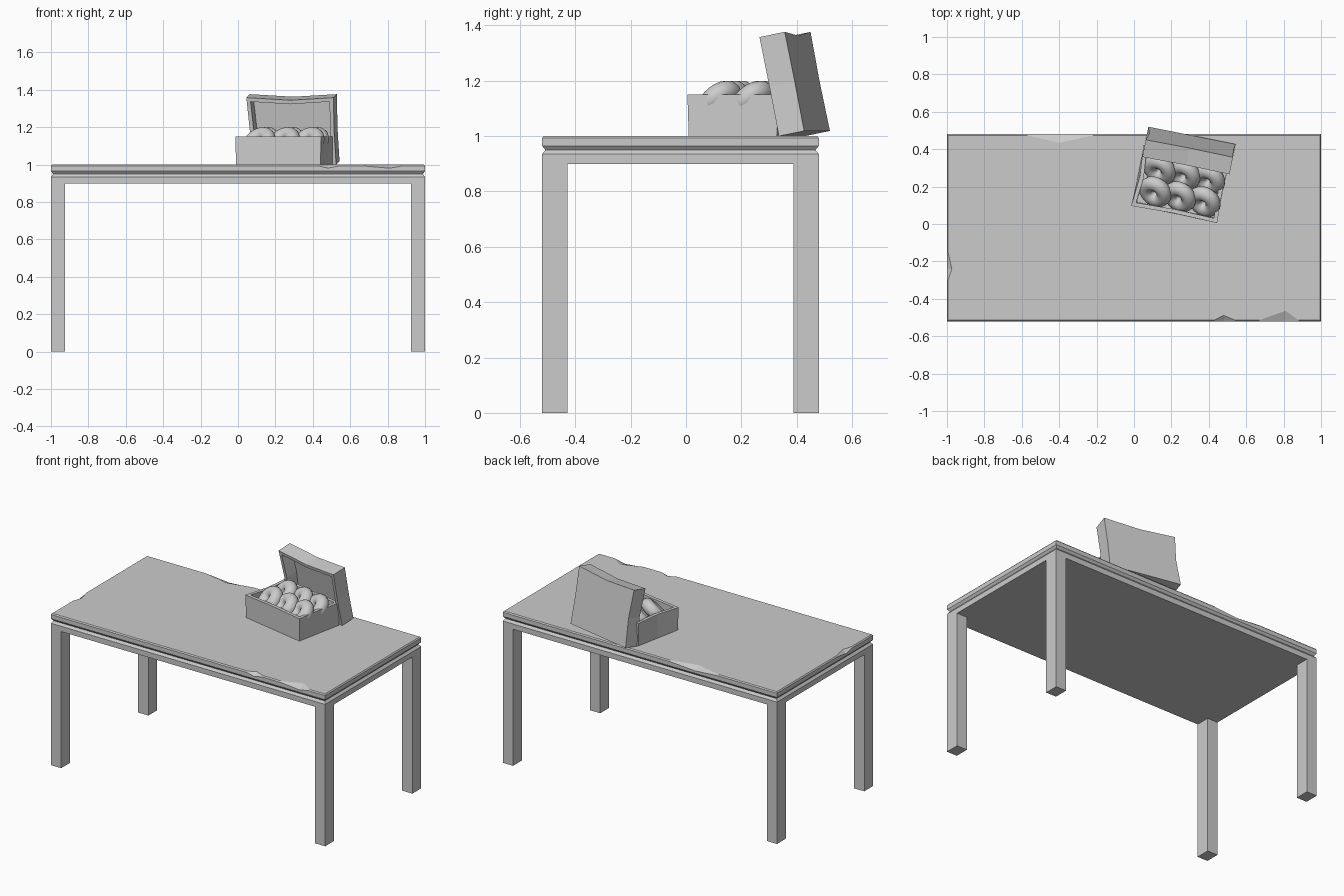
import bpy, bmesh
from math import radians
from mathutils import Matrix, Vector

if "Cube" in bpy.data.objects:
    bpy.data.objects.remove(bpy.data.objects["Cube"])


def loft(name, rings, matrix=Matrix()):
    """Closed solid through rings that share a point count."""
    bm = bmesh.new()
    vs = [[bm.verts.new(p) for p in r] for r in rings]
    n = len(rings[0])
    for a, b in zip(vs, vs[1:]):
        for i in range(n):
            j = (i + 1) % n
            bm.faces.new((a[i], a[j], b[j], b[i]))
    bm.faces.new(vs[0][::-1])
    bm.faces.new(vs[-1])
    bmesh.ops.triangulate(bm, faces=[f for f in bm.faces if len(f.verts) > 4])
    bmesh.ops.recalc_face_normals(bm, faces=bm.faces)
    me = bpy.data.meshes.new(name)
    bm.to_mesh(me)
    bm.free()
    ob = bpy.data.objects.new(name, me)
    bpy.context.collection.objects.link(ob)
    ob.matrix_world = matrix
    return ob


def block(name, x0, x1, y0, y1, z0, z1):
    return loft(name, [[(x0, y0, z), (x1, y0, z), (x1, y1, z), (x0, y1, z)]
                       for z in (z0, z1)])


def tray(name, w, d, h, t, bow_low, bow_top, flare, matrix):
    """Open cardboard tray; bows pull the middle of front, right, back, left inward."""
    def ring(inset, z, bow, grow):
        a, bx, by = inset - grow, w - inset + grow, d - inset + grow
        f, r, b, l = bow
        return [(a, a, z), (w / 2, a + f, z), (bx, a, z), (bx - r, d / 2, z),
                (bx, by, z), (w / 2, by - b, z), (a, by, z), (a + l, d / 2, z)]
    return loft(name, [ring(0, 0, bow_low, 0), ring(0, h, bow_top, flare),
                       ring(t, h, bow_top, flare), ring(t, t * 0.6, bow_low, 0)], matrix)


# Table top: worn edge made of (x, y, chip inset direction) points
X, Y0, Y1 = 1.0, -0.52, 0.48
edge = [(-X, Y0, 0, 0), (0.43, Y0, 0, 0), (0.48, Y0, 0, 0.025), (0.54, Y0, 0, 0),
        (0.67, Y0, 0, 0), (0.81, Y0, 0, 0.05), (0.88, Y0, 0, 0), (X, Y0, 0, 0),
        (X, Y1, 0, 0), (-0.22, Y1, 0, 0), (-0.40, Y1, 0, -0.04), (-0.57, Y1, 0, 0),
        (-X, Y1, 0, 0), (-X, -0.15, 0, 0), (-X, -0.24, 0.02, 0), (-X, -0.30, 0, 0)]


def edge_ring(z, inset, chip=0, drop=0):
    pts = []
    for x, y, cx, cy in edge:
        px = x - inset if x == X else x + inset if x == -X else x
        py = y - inset if y == Y1 else y + inset if y == Y0 else y
        pts.append((px + cx * chip, py + cy * chip, z - (drop if cx or cy else 0)))
    return pts


loft("table_top", [edge_ring(0.90, 0), edge_ring(0.935, 0), edge_ring(0.95, 0.012),
                   edge_ring(0.965, 0), edge_ring(0.993, 0, 0, 0.012),
                   edge_ring(1.0, 0.006, 1)])

# Legs
for side, x in (("left", -1.0), ("right", 0.925)):
    for end, y in (("front", Y0), ("back", Y1 - 0.092)):
        block(f"{end}_{side}_leg", x, x + 0.075, y, y + 0.092, 0, 0.905)

# Pastry box, turned on the table
M = Matrix.Translation((-0.01, 0.10, 1.0)) @ Matrix.Rotation(radians(-11.3), 4, 'Z')
tray("box_base", 0.46, 0.325, 0.15, 0.022, (0, 0, 0, 0),
     (0.006, 0.006, 0.006, 0.014), 0.004, M)

# Lid leaning over the back of the box
L = M @ Matrix.Translation((0.003, 0.429, 0.0187)) @ Matrix.Rotation(radians(101.3), 4, 'X')
tray("box_lid", 0.475, 0.365, 0.095, 0.022, (0, 0.004, 0.014, 0.012),
     (0, 0.004, 0.014, 0.012), 0, L)

# Six tilted ring pastries
axis = Vector((-0.45, -0.58, 0.68)).to_track_quat('Z', 'Y')
for j in range(2):
    for i in range(3):
        p = M @ Vector((0.107 + 0.134 * i, 0.095 + 0.122 * j, 0.122))
        bpy.ops.mesh.primitive_torus_add(major_segments=24, minor_segments=12,
                                         major_radius=0.053, minor_radius=0.040,
                                         location=p, rotation=axis.to_euler())
        ob = bpy.context.object
        ob.name = f"pastry_{j}_{i}"
        bpy.ops.object.shade_smooth()
